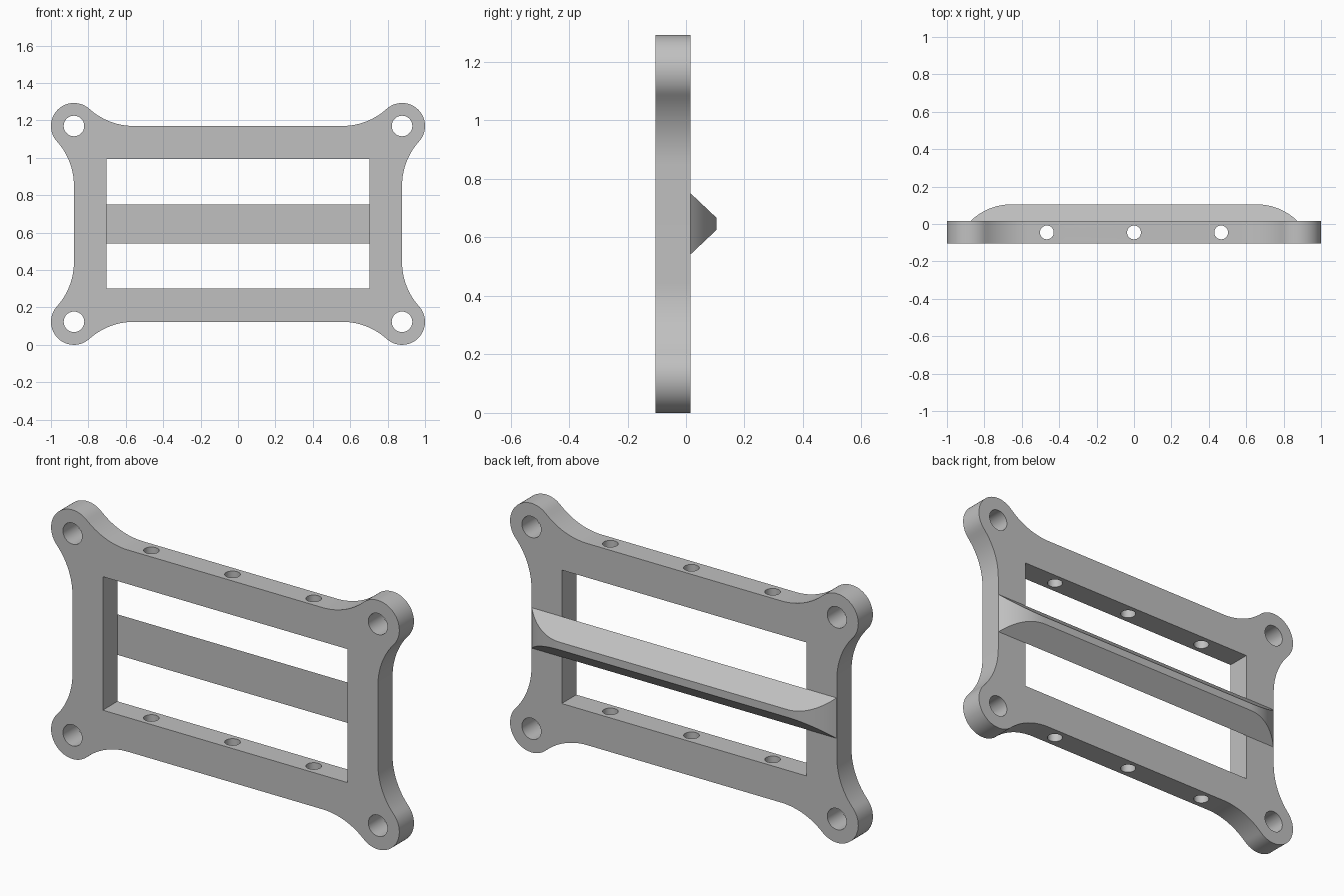
import bpy, bmesh, math
from mathutils import Matrix

old = bpy.data.objects.get("Cube")
if old:
    bpy.data.objects.remove(old, do_unlink=True)

MID_Z = 0.6465              # height of the plate's centre
CX, CZ = 0.877, 0.5235      # mounting hole centres, from the plate's centre
LUG_R, HOLE_R = 0.123, 0.055
WIN_X, WIN_Z = 0.703, 0.3465
FRONT, BACK, RIDGE = -0.105, 0.015, 0.105

grey = bpy.data.materials.new("plain grey")
grey.use_nodes = True
grey.diffuse_color = (0.53, 0.53, 0.53, 1)
grey.node_tree.nodes["Principled BSDF"].inputs["Base Color"].default_value = (0.53, 0.53, 0.53, 1)


def arc(x, z, r, a, b, n):
    return [(x + r * math.cos(a + (b - a) * i / n),
             z + r * math.sin(a + (b - a) * i / n)) for i in range(n + 1)]


def add_mesh(name, bm):
    bmesh.ops.remove_doubles(bm, verts=bm.verts, dist=1e-5)
    bmesh.ops.recalc_face_normals(bm, faces=bm.faces)
    mesh = bpy.data.meshes.new(name)
    bm.to_mesh(mesh)
    bm.free()
    mesh.materials.append(grey)
    obj = bpy.data.objects.new(name, mesh)
    bpy.context.collection.objects.link(obj)
    return obj


def smooth(obj):
    bpy.ops.object.select_all(action='DESELECT')
    obj.select_set(True)
    bpy.context.view_layer.objects.active = obj
    bpy.ops.object.shade_smooth_by_angle(angle=math.radians(25))


# Plate outline: round lugs blended into the straight edges, one corner mirrored
run = 0.32
blend = (run ** 2 - LUG_R ** 2) / (2 * LUG_R)
corner = arc(CX - run, CZ + blend, blend, -math.pi / 2, math.atan2(-blend, run), 14)
corner += arc(CX, CZ, LUG_R, math.atan2(blend, -run), math.atan2(-run, blend), 28)[1:]
corner += arc(CX + blend, CZ - run, blend, math.atan2(run, -blend), math.pi, 14)[1:]
outline = []
for sx, sz in ((1, 1), (1, -1), (-1, -1), (-1, 1)):
    part = [(x * sx, z * sz) for x, z in corner]
    outline += part if sx * sz > 0 else part[::-1]

# Filled outline with the window and four mounting holes
window = [(-WIN_X, -WIN_Z), (WIN_X, -WIN_Z), (WIN_X, WIN_Z), (-WIN_X, WIN_Z)]
loops = [outline, window]
for sx in (-1, 1):
    for sz in (-1, 1):
        loops.append(arc(sx * CX, sz * CZ, HOLE_R, 0, math.tau, 40)[:-1])
curve = bpy.data.curves.new("plate_profile", 'CURVE')
curve.dimensions = '2D'
curve.fill_mode = 'BOTH'
curve.extrude = (BACK - FRONT) / 2
for loop in loops:
    spline = curve.splines.new('POLY')
    spline.points.add(len(loop) - 1)
    for p, (x, z) in zip(spline.points, loop):
        p.co = (x, z, 0, 1)
    spline.use_cyclic_u = True
profile = bpy.data.objects.new("plate_profile", curve)
bpy.context.collection.objects.link(profile)
bpy.context.view_layer.update()
evaluated = profile.evaluated_get(bpy.context.evaluated_depsgraph_get())
bm = bmesh.new()
bm.from_mesh(evaluated.to_mesh())
evaluated.to_mesh_clear()
bpy.data.objects.remove(profile, do_unlink=True)
bmesh.ops.transform(bm, verts=bm.verts, matrix=Matrix.Translation(
    (0, (FRONT + BACK) / 2, MID_Z)) @ Matrix.Rotation(math.pi / 2, 4, 'X'))
plate = add_mesh("frame_plate", bm)

# Three upright holes through both rails
bm = bmesh.new()
for x in (-0.466, 0, 0.466):
    bmesh.ops.create_cone(bm, cap_ends=True, segments=32, radius1=0.037, radius2=0.037, depth=2,
                          matrix=Matrix.Translation((x, (FRONT + BACK) / 2, MID_Z)))
cutter = add_mesh("rail_hole_cutter", bm)
cutter.hide_render = True
mod = plate.modifiers.new("rail holes", 'BOOLEAN')
mod.operation = 'DIFFERENCE'
mod.solver = 'EXACT'
mod.object = cutter
bpy.ops.object.select_all(action='DESELECT')
plate.select_set(True)
bpy.context.view_layer.objects.active = plate
bpy.ops.object.modifier_apply(modifier=mod.name)
bpy.data.objects.remove(cutter, do_unlink=True)
smooth(plate)

# Back crossbar: tapered section whose height falls away in an arc at each end
END_X, HALF, TOP_HALF = 0.875, 0.105, 0.02
full = RIDGE - BACK
reach = 0.22
radius = (reach ** 2 + full ** 2) / (2 * full)
steps = [reach * i / 20 for i in range(21)]
right = sorted([END_X - reach + s for s in steps] + [WIN_X])
bm = bmesh.new()
rings = []
for x in [-v for v in reversed(right)] + right:
    s = max(0, abs(x) - END_X + reach)
    h = max(0, full - radius + math.sqrt(radius ** 2 - s ** 2))
    top = HALF - (HALF - TOP_HALF) * h / full
    rings.append([bm.verts.new((x, y, MID_Z + z)) for y, z in (
        (BACK, -HALF), (BACK + h, -top), (BACK + h, top), (BACK, HALF))])
for a, b in zip(rings, rings[1:]):
    for i in range(4):
        hidden = i == 3 and max(abs(a[0].co.x), abs(b[0].co.x)) > WIN_X + 0.001
        if not hidden:      # the plate covers the base beyond the window
            j = (i + 1) % 4
            bm.faces.new((a[i], a[j], b[j], b[i]))
bar = add_mesh("back_crossbar", bm)
smooth(bar)
